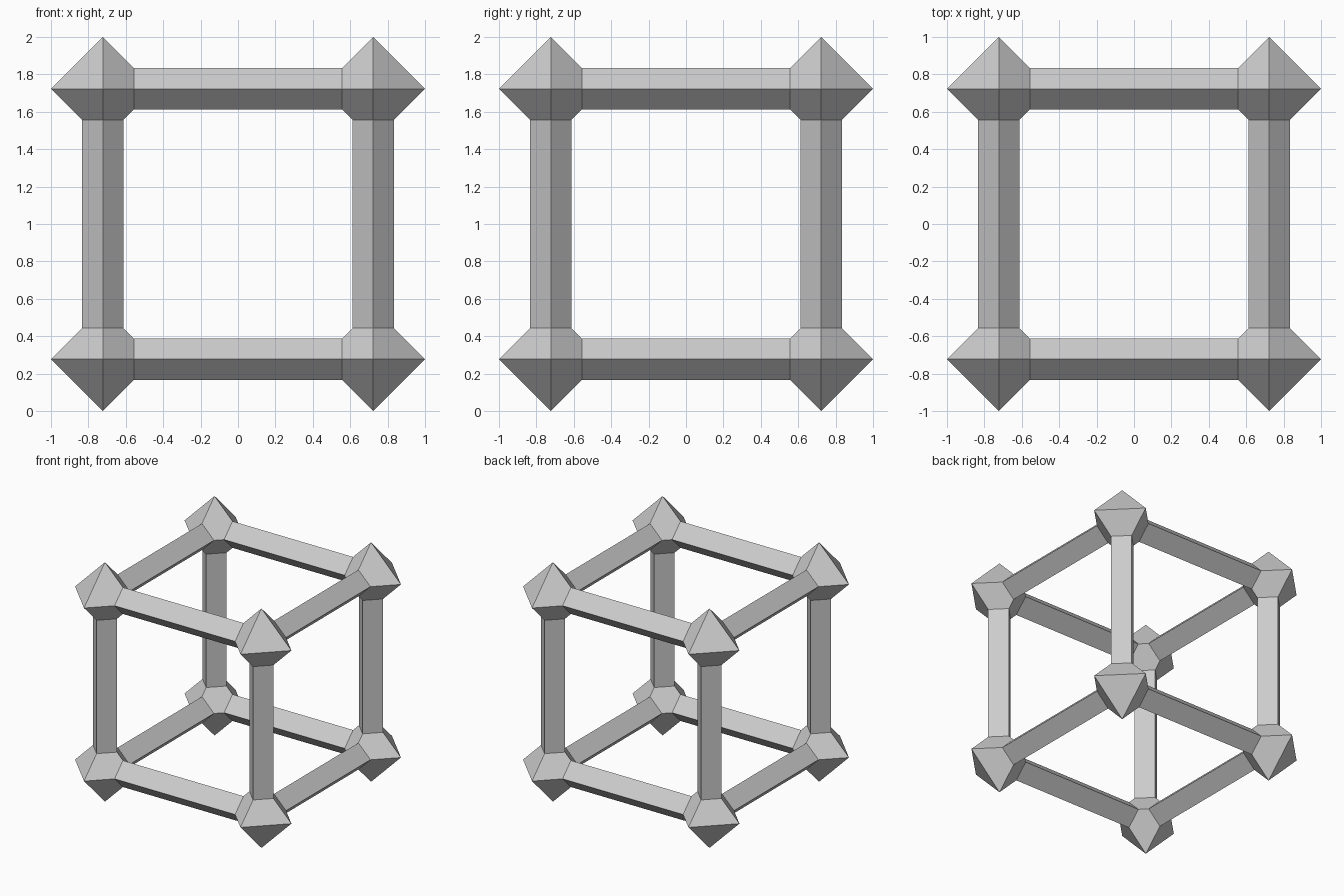
import bpy, bmesh
from mathutils import Vector

CENTRE = 0.723          # frame centre to joint centre on every axis
REACH = 0.277           # joint centre to tip
CUT = 0.166             # joint centre to the flat where a bar starts
HALF = REACH - CUT      # half diagonal of a bar

cube = bpy.data.objects.get("Cube")
if cube:
    bpy.data.objects.remove(cube, do_unlink=True)

grey = bpy.data.materials.new("plain_grey")
grey.use_nodes = True
grey.diffuse_color = (0.604, 0.604, 0.604, 1)
grey.node_tree.nodes["Principled BSDF"].inputs["Base Color"].default_value = grey.diffuse_color


def finish(bm, name, mirror_axes):
    """Turn the bmesh into an object mirrored about the frame centre, one unit up."""
    bmesh.ops.recalc_face_normals(bm, faces=bm.faces)
    mesh = bpy.data.meshes.new(name)
    bm.to_mesh(mesh)
    bm.free()
    mesh.materials.append(grey)
    obj = bpy.data.objects.new(name, mesh)
    obj.location.z = 1
    bpy.context.collection.objects.link(obj)
    mirror = obj.modifiers.new("Mirror", 'MIRROR')
    mirror.use_axis = mirror_axes
    mirror.use_mirror_merge = False


def unit(axis):
    return Vector([float(i == axis) for i in range(3)])


# Corner joints: an octahedron with its three inward tips sliced off
bm = bmesh.new()
middle = Vector((CENTRE, CENTRE, CENTRE))
for axis in range(3):
    for side in (-1, 1):
        bm.verts.new(middle + unit(axis) * REACH * side)
bmesh.ops.convex_hull(bm, input=bm.verts)
for axis in range(3):
    bmesh.ops.bisect_plane(bm, geom=bm.verts[:] + bm.edges[:] + bm.faces[:],
                           plane_co=middle - unit(axis) * CUT,
                           plane_no=-unit(axis), clear_outer=True)
finish(bm, "corner_joints", (True, True, True))

# Bars: open diamond tubes joining the sliced flats, four along each axis
for axis, name in enumerate(("cross_bars", "depth_bars", "upright_bars")):
    bm = bmesh.new()
    u, v = unit((axis + 1) % 3), unit((axis + 2) % 3)
    end = CENTRE - CUT
    rings = [[bm.verts.new((u + v) * CENTRE + d * HALF + unit(axis) * e)
              for d in (u, v, -u, -v)] for e in (-end, end)]
    # Wind the faces so that they point away from the bar's core
    for i in range(4):
        j = (i + 1) % 4
        bm.faces.new((rings[0][i], rings[0][j], rings[1][j], rings[1][i]))
    finish(bm, name, [i != axis for i in range(3)])
